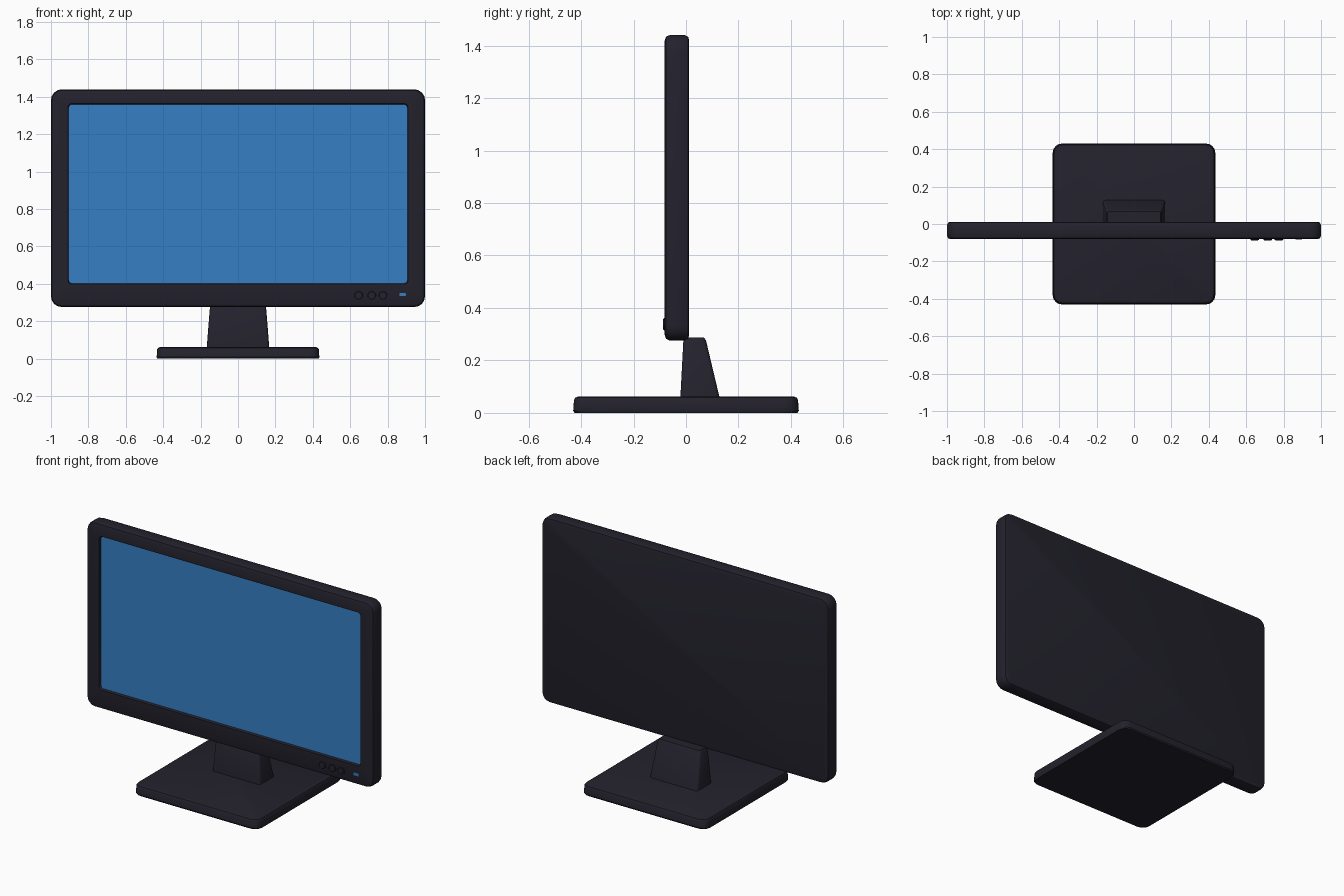
import bpy, bmesh, math

if "Cube" in bpy.data.objects:
    bpy.data.objects.remove(bpy.data.objects["Cube"])


def material(name, rgb):
    m = bpy.data.materials.new(name)
    m.diffuse_color = (*rgb, 1)
    m.use_nodes = True
    m.node_tree.nodes["Principled BSDF"].inputs["Base Color"].default_value = m.diffuse_color
    return m


DARK = material("charcoal plastic", (0.017, 0.016, 0.026))
BLUE = material("screen blue", (0.038, 0.212, 0.56))


def rounded_ring(cu, cv, hu, hv, r, n=5):
    """Points of a rounded rectangle, counter-clockwise."""
    pts = []
    for k, (su, sv) in enumerate([(1, 1), (-1, 1), (-1, -1), (1, -1)]):
        for i in range(n):
            a = math.pi / 2 * (k + i / (n - 1))
            pts.append((cu + su * (hu - r) + r * math.cos(a),
                        cv + sv * (hv - r) + r * math.sin(a)))
    return pts


def loft(name, rings, place, mats, cap_index=0):
    """Skin rings of (cu, cv, hu, hv, r, w); the last cap gets cap_index."""
    bm = bmesh.new()
    loops = [[bm.verts.new(place(u, v, w)) for u, v in rounded_ring(*dims)]
             for *dims, w in rings]
    for a, b in zip(loops, loops[1:]):
        for i in range(len(a)):
            j = (i + 1) % len(a)
            bm.faces.new((a[i], a[j], b[j], b[i]))
    bm.faces.new(loops[0][::-1])
    bm.faces.new(loops[-1]).material_index = cap_index
    bmesh.ops.recalc_face_normals(bm, faces=bm.faces)
    me = bpy.data.meshes.new(name)
    bm.to_mesh(me)
    bm.free()
    for m in mats:
        me.materials.append(m)
    ob = bpy.data.objects.new(name, me)
    bpy.context.collection.objects.link(ob)
    bpy.ops.object.select_all(action='DESELECT')
    ob.select_set(True)
    bpy.context.view_layer.objects.active = ob
    bpy.ops.object.shade_smooth_by_angle(angle=math.radians(35))
    return ob


def upright(u, v, w):   # ring lies in the xz plane, w is y
    return (u, w, v)


def flat(u, v, w):      # ring lies in the xy plane, w is z
    return (u, v, w)


# Housing: rounded back, sides, front bezel and recessed screen
ZC, HH = 0.858, 0.582
outer = [(0.020, 0.012), (0.006, 0.008), (0, -0.006),
         (0, -0.062), (0.006, -0.076), (0.020, -0.081)]
rings = [(0, ZC, 1 - d, HH - d, 0.058 - d, y) for d, y in outer]
rings += [(0, 0.881, 0.91, 0.483, 0.02, -0.081),
          (0, 0.881, 0.905, 0.478, 0.016, -0.068)]
loft("monitor_housing", rings, upright, [DARK, BLUE], cap_index=1)

# Neck: tapers upward, rear face slopes forward
loft("neck", [(0, 0.054, 0.168, 0.076, 0.015, 0.05),
              (0, 0.033, 0.150, 0.043, 0.015, 0.277),
              (0, 0.033, 0.142, 0.035, 0.010, 0.288)], flat, [DARK])

# Base plate
loft("base", [(0, 0, 0.432, 0.425, 0.05, 0.0),
              (0, 0, 0.435, 0.430, 0.05, 0.008),
              (0, 0, 0.432, 0.427, 0.05, 0.050),
              (0, 0, 0.427, 0.422, 0.045, 0.058),
              (0, 0, 0.417, 0.412, 0.036, 0.062)], flat, [DARK])

# Control buttons
for i, x in enumerate((0.645, 0.715, 0.775)):
    loft(f"button_{i + 1}", [(x, 0.338, 0.023, 0.023, 0.0229, -0.076),
                             (x, 0.338, 0.023, 0.023, 0.0229, -0.084),
                             (x, 0.338, 0.019, 0.019, 0.0189, -0.087)],
         upright, [DARK])

# Power light
loft("power_light", [(0.88, 0.343, 0.017, 0.009, 0.003, -0.078),
                     (0.88, 0.343, 0.017, 0.009, 0.003, -0.083)],
     upright, [BLUE])
